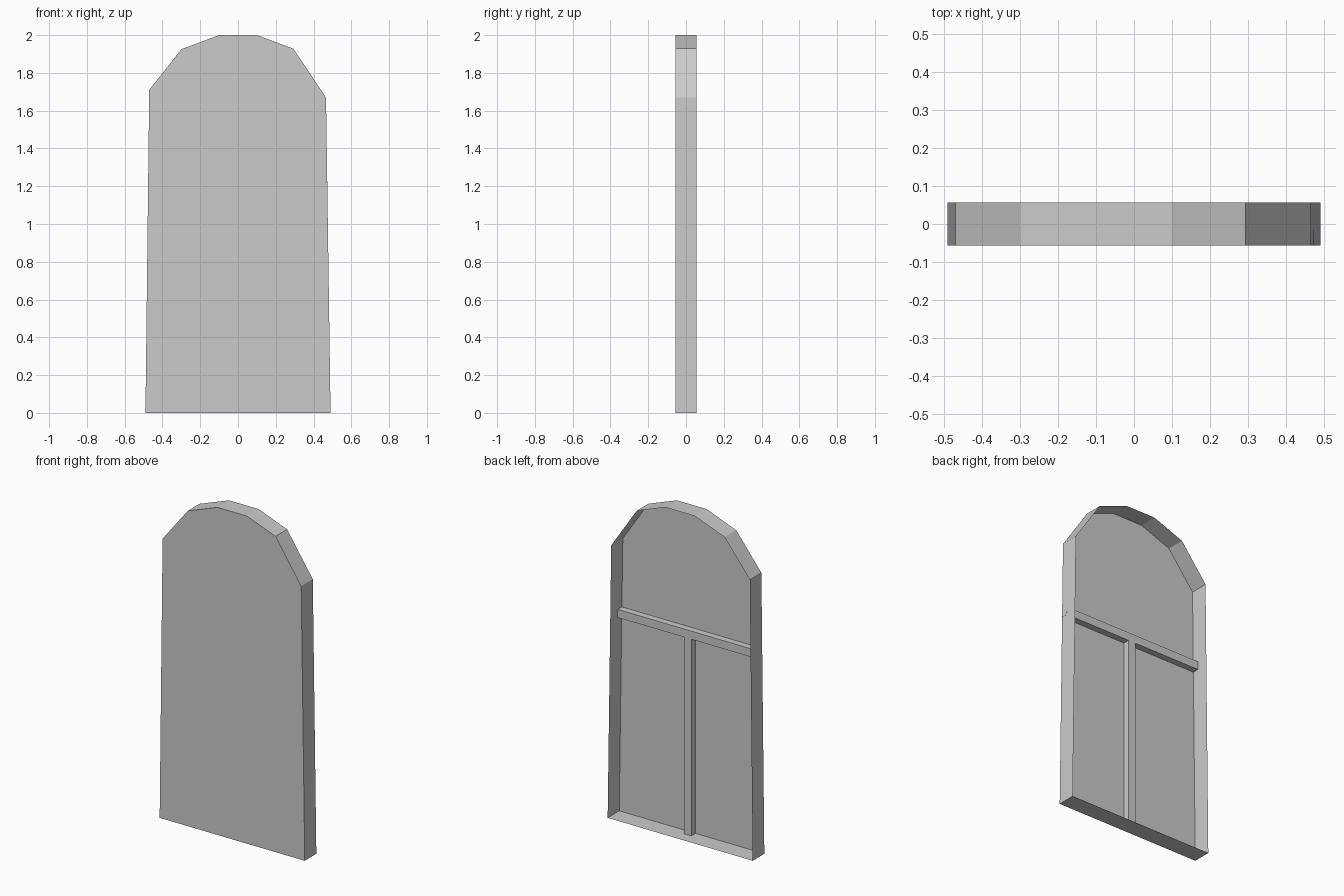
import bpy, bmesh

if "Cube" in bpy.data.objects:
    bpy.data.objects.remove(bpy.data.objects["Cube"])


def open_tray(name, outline, y_face, y_open):
    """Flat face at y_face with thin side walls running to the open edge at y_open."""
    bm = bmesh.new()
    face_ring = [bm.verts.new((x, y_face, z)) for x, z in outline]
    open_ring = [bm.verts.new((x, y_open, z)) for x, z in outline]
    faces = [bm.faces.new(face_ring)]
    n = len(outline)
    for i in range(n):
        j = (i + 1) % n
        faces.append(bm.faces.new((face_ring[j], face_ring[i], open_ring[i], open_ring[j])))
    # Outline runs counter-clockwise seen from -y; flip when the face looks to +y
    if y_face > y_open:
        bmesh.ops.reverse_faces(bm, faces=faces)
    mesh = bpy.data.meshes.new(name)
    bm.to_mesh(mesh)
    bm.free()
    obj = bpy.data.objects.new(name, mesh)
    bpy.context.collection.objects.link(obj)
    return obj


DEPTH = 0.056

# Arched panel with its rim, open at the back
arch = [(-0.49, 0), (0.49, 0), (0.466, 1.67), (0.293, 1.928),
        (0.10, 2.0), (-0.10, 2.0), (-0.30, 1.925), (-0.47, 1.71)]
open_tray("arched_panel", arch, -DEPTH, DEPTH)

# T-shaped brace against the inside of the panel
bar_low, bar_high, half = 1.20, 1.25, 0.025
brace = [(-half, 0), (half, 0), (half, bar_low), (0.473, bar_low), (0.472, bar_high),
         (-0.475, bar_high), (-0.476, bar_low), (-half, bar_low)]
open_tray("cross_brace", brace, -0.016, -DEPTH)
